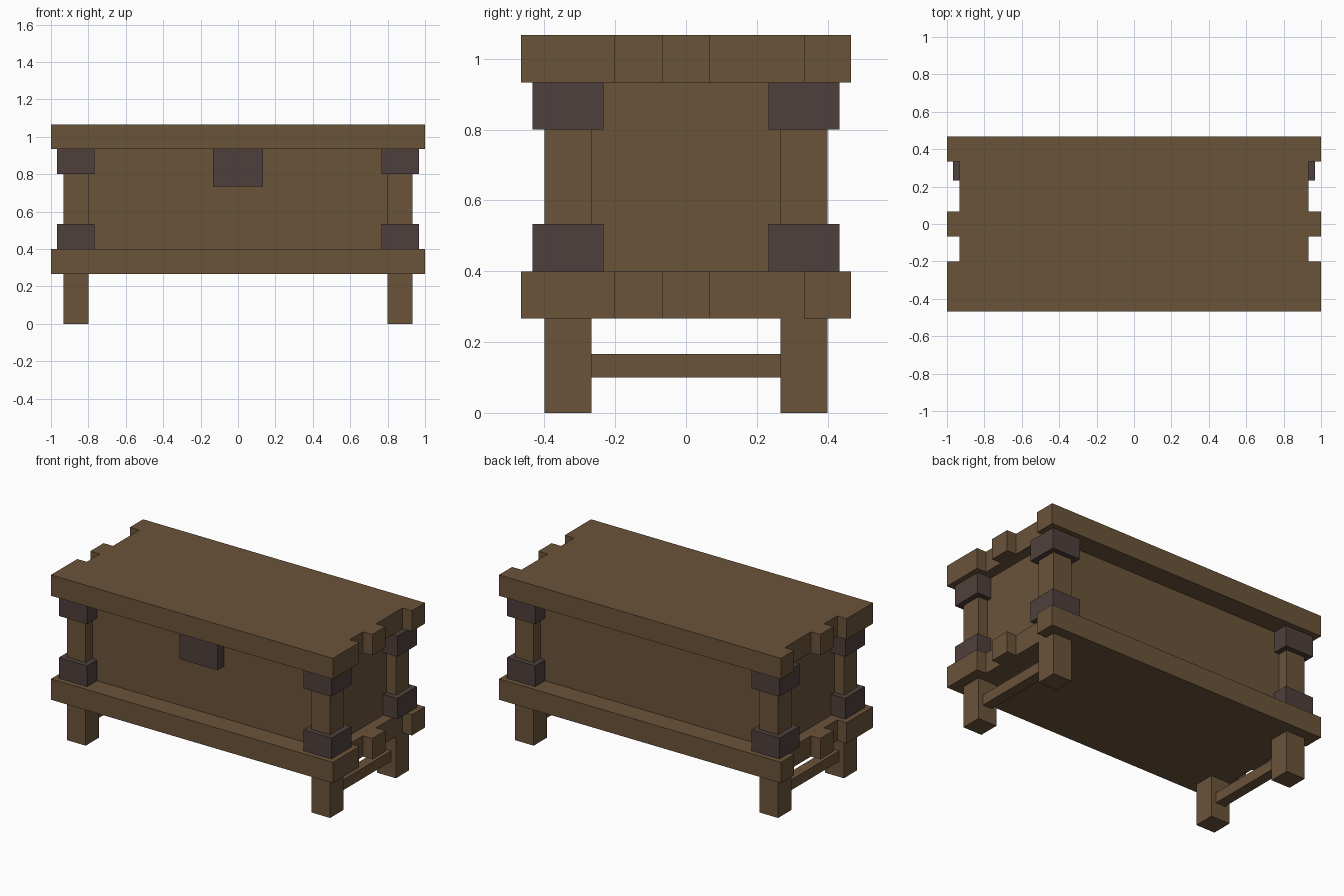
import bpy
import bmesh
from mathutils import Matrix, Vector

U = 1 / 15  # modelling unit: the chest is 30 units long

cube = bpy.data.objects.get("Cube")
if cube:
    bpy.data.objects.remove(cube, do_unlink=True)


def make_material(name, rgb):
    mat = bpy.data.materials.new(name)
    mat.use_nodes = True
    mat.diffuse_color = (*rgb, 1)
    mat.node_tree.nodes["Principled BSDF"].inputs["Base Color"].default_value = (*rgb, 1)
    return mat


wood = make_material("brown_wood", (0.147, 0.087, 0.042))
iron = make_material("dark_iron", (0.076, 0.051, 0.045))


def add_object(name, bm, mat):
    bmesh.ops.recalc_face_normals(bm, faces=bm.faces)
    mesh = bpy.data.meshes.new(name)
    bm.to_mesh(mesh)
    bm.free()
    mesh.materials.append(mat)
    obj = bpy.data.objects.new(name, mesh)
    bpy.context.collection.objects.link(obj)
    return obj


def box(name, x, y, z, mat):
    """Box spanning the (low, high) ranges, given in units."""
    low, high = Vector((x[0], y[0], z[0])) * U, Vector((x[1], y[1], z[1])) * U
    bm = bmesh.new()
    matrix = Matrix.Translation((low + high) / 2) @ Matrix.Diagonal((*(high - low), 1))
    bmesh.ops.create_cube(bm, size=1, matrix=matrix)
    return add_object(name, bm, mat)


def span(side, low, high):
    """Range mirrored to the given side."""
    return tuple(sorted((side * low, side * high)))


def plank_slab(name, bottom, top):
    """Slab of planks whose uneven ends notch both short sides."""
    planks = [(-7, -3, 15), (-3, -1, 14), (-1, 1, 15), (1, 5, 14), (5, 7, 15)]
    edge = [(end, y) for y0, y1, end in planks for y in (y0, y1)]
    outline = edge + [(-x, y) for x, y in reversed(edge)]
    bm = bmesh.new()
    face = bm.faces.new([bm.verts.new((x * U, y * U, bottom * U)) for x, y in outline])
    extruded = bmesh.ops.extrude_face_region(bm, geom=[face])["geom"]
    bmesh.ops.translate(bm, vec=(0, 0, (top - bottom) * U),
                        verts=[v for v in extruded if isinstance(v, bmesh.types.BMVert)])
    return add_object(name, bm, wood)


# Lid, base and chest body
plank_slab("lid", 14, 16)
plank_slab("base", 4, 6)
box("body", (-13, 13), (-5, 5), (6, 14), wood)

# Latch on the front
box("latch", (-2, 2), (-6, -5), (11, 14), iron)

for side, side_name in ((1, "left"), (-1, "right")):
    # Rail between the feet
    box(f"{side_name}_rail", span(side, 12.5, 13.5), (-4, 4), (1.5, 2.5), wood)

    # Corner posts with iron bands
    for depth, depth_name in ((-1, "front"), (1, "back")):
        corner = f"{depth_name}_{side_name}"
        box(f"{corner}_post", span(side, 12, 14), span(depth, 4, 6), (0, 14), wood)
        for bottom, level in ((6, "lower"), (12, "upper")):
            box(f"{corner}_{level}_band", span(side, 11.5, 14.5),
                span(depth, 3.5, 6.5), (bottom, bottom + 2), iron)
